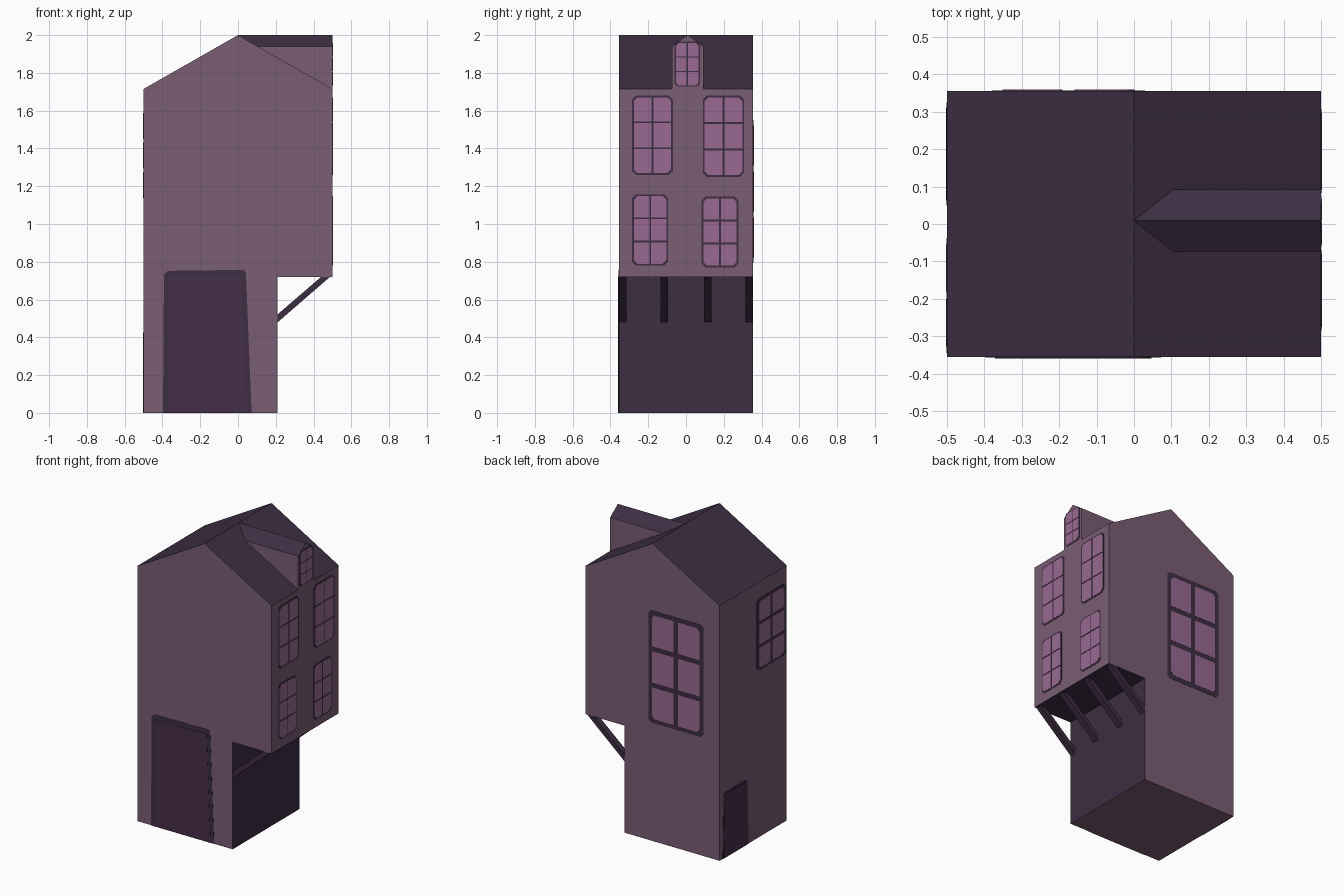
import bpy, bmesh
from mathutils import Vector

if "Cube" in bpy.data.objects:
    bpy.data.objects.remove(bpy.data.objects["Cube"])

HX, HY = 0.5, 0.356


def material(name, hexcol):
    lin = []
    for i in (0, 2, 4):
        c = int(hexcol[i:i + 2], 16) / 255
        lin.append(c / 12.92 if c <= 0.04045 else ((c + 0.055) / 1.055) ** 2.4)
    m = bpy.data.materials.new(name)
    m.diffuse_color = (*lin, 1)
    m.use_nodes = True
    m.node_tree.nodes["Principled BSDF"].inputs["Base Color"].default_value = m.diffuse_color
    return m


WALL = material("mauve wall", "7a5d73")
DARK = material("dark timber", "3d2e42")
GLASS = material("purple glass", "986992")
DOOR = material("plum door", "462e4a")


def finish(name, bm, mats):
    bmesh.ops.recalc_face_normals(bm, faces=bm.faces)
    me = bpy.data.meshes.new(name)
    ob = bpy.data.objects.new(name, me)
    bpy.context.collection.objects.link(ob)
    for m in mats:
        me.materials.append(m)
    return ob, me


def add_prism(bm, pts, vec):
    a = [bm.verts.new(p) for p in pts]
    b = [bm.verts.new(Vector(p) + Vector(vec)) for p in pts]
    bm.faces.new(a)
    bm.faces.new(b[::-1])
    n = len(a)
    for i in range(n):
        j = (i + 1) % n
        bm.faces.new((a[i], b[i], b[j], a[j]))


# Each wall: maps (u, z) to a point, plus the outward direction
SIDES = {
    "front": (lambda u, z: (u, -HY, z), Vector((0, -1, 0))),
    "back": (lambda u, z: (u, HY, z), Vector((0, 1, 0))),
    "right": (lambda u, z: (HX, u, z), Vector((1, 0, 0))),
    "left": (lambda u, z: (-HX, u, z), Vector((-1, 0, 0))),
}


def plates(name, side, outlines, thick, mat):
    at, out = SIDES[side]
    bm = bmesh.new()
    for o in outlines:
        add_prism(bm, [at(u, z) for u, z in o], out * thick)
    ob, me = finish(name, bm, [mat])
    bm.to_mesh(me)
    bm.free()


def cut_rect(u0, u1, z0, z1, cuts):
    """Rectangle with its corners (bl, br, tr, tl) cut off."""
    corners = [(u0, z0, 1, 1), (u1, z0, -1, 1), (u1, z1, -1, -1), (u0, z1, 1, -1)]
    pts = []
    for k, ((u, z, su, sz), c) in enumerate(zip(corners, cuts)):
        if c <= 0:
            pts.append((u, z))
            continue
        pair = [(u, z + sz * c), (u + su * c, z)]
        pts += pair if k % 2 == 0 else pair[::-1]
    return pts


def window(name, side, u0, u1, z0, z1, border, bar, cut=0.02):
    """Dark plate with a 2 x 3 grid of glass panes on it."""
    plates(name + "_frame", side, [cut_rect(u0, u1, z0, z1, [cut] * 4)], 0.0015, DARK)
    w = (u1 - u0 - 2 * border - bar) / 2
    h = (z1 - z0 - 2 * border - 2 * bar) / 3
    panes = []
    for i in range(2):
        for j in range(3):
            a = u0 + border + i * (w + bar)
            b = z0 + border + j * (h + bar)
            cuts = [cut * (i == 0 and j == 0), cut * (i == 1 and j == 0),
                    cut * (i == 1 and j == 2), cut * (i == 0 and j == 2)]
            panes.append(cut_rect(a, a + w, b, b + h, cuts))
    plates(name + "_panes", side, panes, 0.003, GLASS)


# House body with jettied upper floors and gable roof
profile = [(-HX, 0), (0.21, 0), (0.21, 0.72), (HX, 0.72), (HX, 1.715), (0, 2), (-HX, 1.715)]
bm = bmesh.new()
add_prism(bm, [(x, -HY, z) for x, z in profile], (0, 2 * HY, 0))
ob, me = finish("house_body", bm, [WALL, DARK])
bm.normal_update()
for f in bm.faces:
    c = f.calc_center_median()
    roof = f.normal.z > 0.1
    jetty = f.normal.z < -0.9 and c.z > 0.1
    lower_wall = f.normal.x > 0.9 and c.z < 0.7
    f.material_index = int(roof or jetty or lower_wall)
bm.to_mesh(me)
bm.free()

# Dormer growing out of the right roof slope
YL, YR, YM, EZ, EX = -0.074, 0.092, 0.009, 1.94, 0.105
bm = bmesh.new()
V = lambda *p: bm.verts.new(p)
ridge_b, ridge_f = V(0, YM, 2), V(HX, YM, 2)
lb, lf, ld = V(EX, YL, EZ), V(HX, YL, EZ), V(HX, YL, 1.715)
rb, rf, rd = V(EX, YR, EZ), V(HX, YR, EZ), V(HX, YR, 1.715)
for face, mi in (((ridge_b, lb, lf, ridge_f), 1), ((ridge_b, ridge_f, rf, rb), 1),
                 ((lb, ld, lf), 0), ((rb, rf, rd), 0), ((ld, rd, rf, ridge_f, lf), 0)):
    bm.faces.new(face).material_index = mi
ob, me = finish("dormer", bm, [WALL, DARK])
bm.to_mesh(me)
bm.free()

# Four diagonal struts under the overhang
bm = bmesh.new()
strut = [(0.21, 0.48), (0.487, 0.72), (0.44, 0.72), (0.21, 0.522)]
for y in (-0.335, -0.115, 0.115, 0.335):
    add_prism(bm, [(x, y - 0.02, z) for x, z in strut], (0, 0.04, 0))
ob, me = finish("overhang_struts", bm, [DARK])
bm.to_mesh(me)
bm.free()

# Windows
window("upper_window_a", "right", -0.285, -0.07, 1.26, 1.68, 0.009, 0.009)
window("upper_window_b", "right", 0.09, 0.307, 1.25, 1.68, 0.009, 0.009)
window("lower_window_a", "right", -0.285, -0.095, 0.78, 1.157, 0.009, 0.009)
window("lower_window_b", "right", 0.083, 0.277, 0.77, 1.145, 0.009, 0.009)
window("dormer_window", "right", -0.06, 0.073, 1.727, 1.965, 0.007, 0.006, 0.014)
window("back_window", "back", -0.38, 0.03, 0.795, 1.55, 0.028, 0.032)
window("left_window", "left", -0.345, -0.037, 1.12, 1.605, 0.018, 0.02)

# Doors with a slightly crooked surround
plates("front_door_surround", "front",
       [[(-0.397, 0), (0.072, 0), (0.042, 0.74), (0.03, 0.757), (-0.37, 0.752), (-0.392, 0.735)]],
       0.0015, DARK)
plates("front_door", "front",
       [[(-0.372, 0), (0.047, 0), (0.018, 0.722), (-0.37, 0.718)]], 0.003, DOOR)
plates("side_door_surround", "left",
       [[(0.05, 0), (0.325, 0), (0.315, 0.425), (0.3, 0.44), (0.08, 0.44), (0.065, 0.425)]],
       0.0015, DARK)
plates("side_door", "left",
       [[(0.063, 0), (0.312, 0), (0.302, 0.425), (0.078, 0.425)]], 0.003, DOOR)
